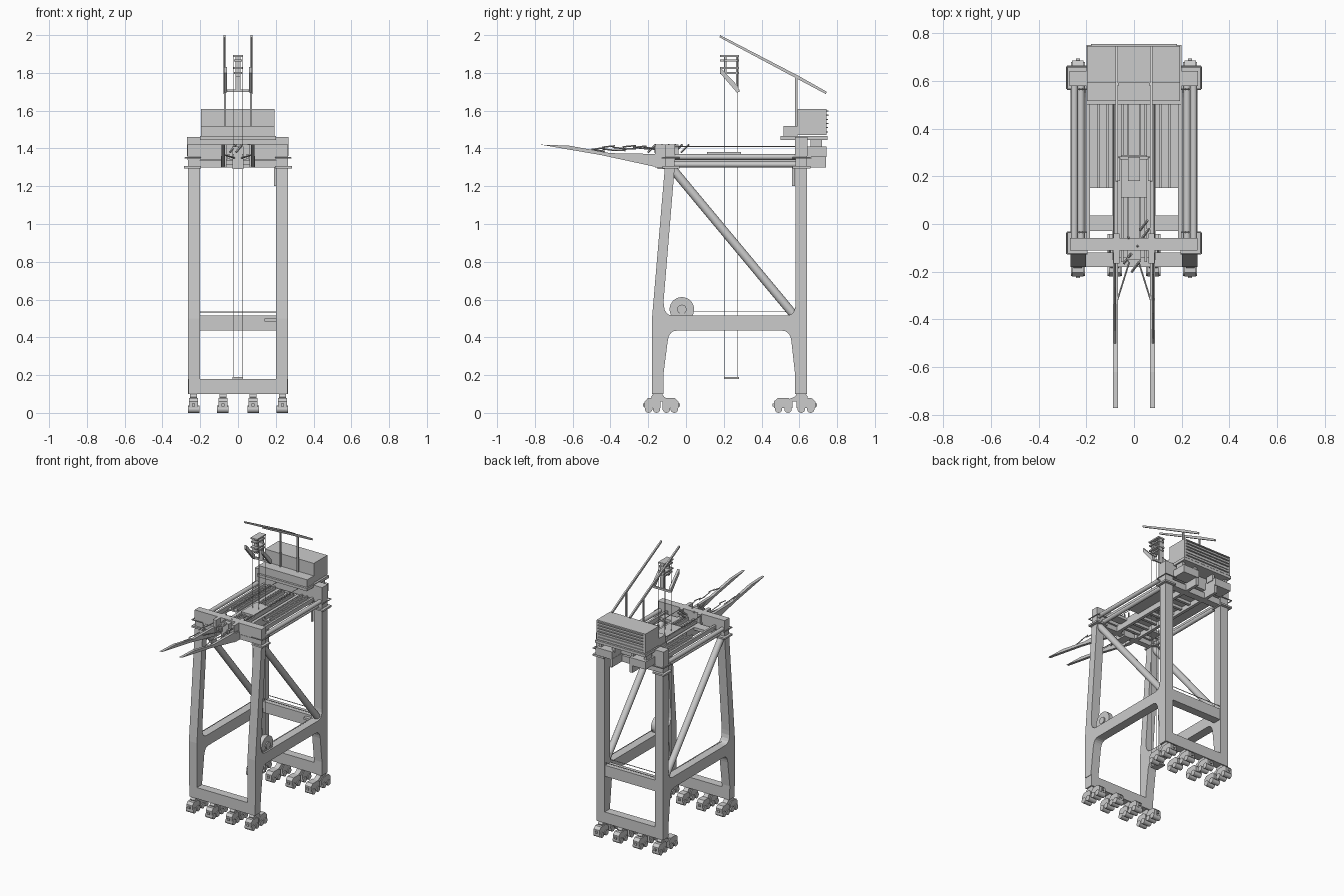
import bpy, bmesh, math, random
from mathutils import Vector

if "Cube" in bpy.data.objects:
    bpy.data.objects.remove(bpy.data.objects["Cube"])

random.seed(4)


def finish(name, bm):
    bmesh.ops.recalc_face_normals(bm, faces=bm.faces)
    me = bpy.data.meshes.new(name)
    bm.to_mesh(me)
    bm.free()
    ob = bpy.data.objects.new(name, me)
    bpy.context.collection.objects.link(ob)
    return ob


def prism(name, pts, x0, x1):
    """Extrude a (y, z) outline from x0 to x1."""
    bm = bmesh.new()
    f = bm.faces.new([bm.verts.new((x0, y, z)) for y, z in pts])
    r = bmesh.ops.extrude_face_region(bm, geom=[f])
    vs = [v for v in r['geom'] if isinstance(v, bmesh.types.BMVert)]
    bmesh.ops.translate(bm, verts=vs, vec=(x1 - x0, 0, 0))
    return finish(name, bm)


def box(name, x0, x1, y0, y1, z0, z1):
    return prism(name, [(y0, z0), (y1, z0), (y1, z1), (y0, z1)], x0, x1)


def tube(name, p, q, r, sides=8):
    p, q = Vector(p), Vector(q)
    d = q - p
    bm = bmesh.new()
    bmesh.ops.create_cone(bm, cap_ends=True, segments=sides, radius1=r, radius2=r, depth=d.length)
    bm.transform(d.to_track_quat('Z', 'Y').to_matrix().to_4x4())
    bmesh.ops.translate(bm, verts=bm.verts, vec=(p + q) / 2)
    ob = finish(name, bm)
    if sides > 6:
        for f in ob.data.polygons:
            f.use_smooth = len(f.vertices) == 4
    return ob


def fillet(a, c, b, n=5):
    """Rounded corner from a to b pulled toward c."""
    out = []
    for i in range(n + 1):
        t = i / n
        out.append(tuple(a[k] * (1 - t) ** 2 + 2 * c[k] * t * (1 - t) + b[k] * t * t for k in (0, 1)))
    return out


# Side frames: both legs and the portal beam in one H outline
frame = [(-.18, .18), (-.18, .5), (-.112, 1.3), (-.112, 1.42), (-.06, 1.42), (-.06, 1.3)]
frame += fillet((-.118, .6), (-.123, .515), (-.07, .515))
frame += fillet((.53, .515), (.58, .515), (.58, .58))
frame += [(.58, 1.46), (.64, 1.46), (.64, .1), (.578, .1), (.578, .2)]
frame += fillet((.558, .38), (.55, .435), (.51, .435))
frame += fillet((-.05, .435), (-.09, .435), (-.097, .38))
frame += [(-.12, .2), (-.12, .18)]

for s, side in ((-1, "left"), (1, "right")):
    prism(f"{side}_side_frame", frame, s * .202, s * .266)
    box(f"{side}_front_foot", s * .205, s * .262, -.18, -.12, .1, .18)
    tube(f"{side}_diagonal_brace", (s * .235, -.07, 1.29), (s * .235, .57, .52), .023, 16)
    # Upper tubes tying front and rear legs
    for i, (x, z) in enumerate(((.25, 1.355), (.222, 1.315))):
        tube(f"{side}_upper_tie_{i}", (s * x, -.09, z), (s * x, .6, z), .015, 12)
    # Portal beam handrail
    tube(f"{side}_beam_rail", (s * .235, -.07, .535), (s * .235, .56, .535), .002, 4)
    # Main girders and their rear ends
    box(f"{side}_main_girder", s * .068, s * .09, -.15, .74, 1.3, 1.36)
    box(f"{side}_girder_tail", s * .07, s * .2, .64, .745, 1.355, 1.41)
    tube(f"{side}_girder_rail", (s * .085, -.1, 1.41), (s * .085, .6, 1.41), .003, 4)
    # Boom arm: upswept tapering blade
    prism(f"{side}_boom_arm", [(-.77, 1.42), (-.62, 1.415), (-.4, 1.375), (-.12, 1.37),
                               (-.12, 1.3), (-.15, 1.3), (-.45, 1.365)], s * .068, s * .088)
    tube(f"{side}_boom_strut", (s * .07, -.32, 1.365), (s * .02, -.16, 1.35), .004, 6)
    box(f"{side}_hinge_lug", s * .06, s * .085, -.165, -.04, 1.3, 1.42)
    for i in range(7):
        y = -.5 + i * .055
        z = 1.39 + random.uniform(0, .02)
        tube(f"{side}_boom_rail_{i}", (s * .08, y, z), (s * .08, y + .07, z + random.uniform(-.012, .012)), .004, 4)
    # Deck panels beside the trolley way
    box(f"{side}_deck", s * .09, s * .197, .15, .58, 1.34, 1.35)
    for i in range(3):
        x = .105 + i * .04
        box(f"{side}_deck_joist_{i}", s * x, s * (x + .01), .15, .58, 1.35, 1.37)
    box(f"{side}_deck_edge", s * .185, s * .2, -.06, .58, 1.34, 1.37)
    box(f"{side}_deck_crosspiece", s * .07, s * .2, -.03, .035, 1.34, 1.36)
    # Mast and inclined upper bar
    box(f"{side}_mast", s * .064, s * .075, .578, .59, 1.4, 1.785)
    prism(f"{side}_upper_bar", [(.18, 2.0), (.178, 1.988), (.74, 1.688), (.745, 1.7), (.6, 1.782)],
          s * .066, s * .077)
    # Floating sheave bracket arms
    prism(f"{side}_sheave_arm", [(.18, 1.83), (.18, 1.80), (.27, 1.695), (.282, 1.70), (.275, 1.73)],
          s * .058, s * .075)

# Walkway rings round the leg heads, with edge lip
for end, y0, y1, z in (("front", -.125, -.035, 1.3), ("rear", .565, .66, 1.3)):
    for s in (-1, 1):
        box(f"{end}_head_walkway", s * .195, s * .285, y0, y1, z - .006, z + .006)
        for y in (y0, y1):
            tube(f"{end}_head_rail", (s * .195, y, z + .05), (s * .28, y, z + .05), .004, 6)
        tube(f"{end}_head_side_rail", (s * .28, y0, z + .05), (s * .28, y1, z + .05), .004, 6)

# Cross beams
box("front_sill_beam", -.21, .21, -.18, -.12, .1, .18)
box("rear_sill_beam", -.21, .21, .58, .64, .1, .18)
box("front_top_beam", -.268, .266, -.112, -.058, 1.34, 1.42)
box("front_lower_beam", -.205, .205, -.105, -.065, 1.3, 1.335)
box("rear_top_beam", -.27, .268, .578, .642, 1.36, 1.46)
box("rear_lower_beam", -.205, .205, .585, .635, 1.3, 1.345)
box("rear_portal_beam", -.21, .21, .575, .635, .435, .515)
for y in (.575, .635):
    tube("portal_rail", (-.2, y, .535), (.2, y, .535), .003, 4)
box("portal_step", .14, .2, .55, .575, .485, .5)

# Central trolley way
box("trolley_deck", -.07, .07, -.14, .58, 1.335, 1.345)
for i, x in enumerate((-.05, -.025, .025, .05)):
    box(f"trolley_rail_{i}", x - .005, x + .005, -.16, .56, 1.345, 1.37)
box("trolley_frame", -.055, .055, .11, .29, 1.36, 1.38)
box("trolley_machinery", -.03, .03, -.15, -.06, 1.29, 1.41)
for i in range(8):
    y = -.12 + i * .085
    box(f"girder_tie_{i}", -.085, .085, y, y + .02, 1.315, 1.335)
for i in range(6):
    x = random.uniform(-.06, .04)
    y = -.2 + i * .035
    tube(f"hinge_rod_{i}", (x, y, 1.38), (x + .03, y + .04, 1.42), .006, 6)
box("hanging_ladder", .19, .2, .562, .576, 1.2, 1.3)

# Machinery house with lower front section
box("machinery_house", -.197, .192, .59, .745, 1.47, 1.61)
box("house_front_step", -.197, .192, .515, .59, 1.465, 1.52)
box("house_floor", -.2, .2, .5, .75, 1.445, 1.465)
for i in range(6):
    z = 1.485 + i * .022
    d = random.uniform(.004, .01)
    box(f"house_back_slat_{i}", -.18, .18, .74, .745 + d, z, z + .006)
for x in (-.18, -.075, .075, .18):
    box("house_support", x - .01, x + .01, .66, .72, 1.4, 1.45)

# Floating sheave head, hoist ropes and spreader
box("sheave_crossbar", -.07, .07, .27, .282, 1.698, 1.712)
for z, w in ((1.80, .02), (1.825, .025), (1.865, .022), (1.89, .026)):
    box("sheave_plate", -w, w, .18, .28, z - .005, z + .005)
box("sheave_head", -.013, .013, .2, .215, 1.78, 1.89)
box("sheave_head_back", -.013, .013, .265, .277, 1.71, 1.89)
for x in (-.024, .024):
    for y in (.203, .275):
        tube("hoist_rope", (x, y, .185), (x, y, 1.89), .0013, 4)
box("spreader", -.03, .027, .2, .28, .18, .19)

# Cable reel on the right portal beam
tube("cable_reel", (.217, -.022, .548), (.25, -.022, .548), .065, 32)
tube("reel_hub", (.21, -.022, .548), (.258, -.022, .548), .025, 16)
box("reel_stand", .212, .255, -.07, .03, .51, .525)


# Bogies: four per rail, each with two trucks of two wheels
def bogie(x, yc, y, spread, half):
    prism("equalizer", [(y - spread, .06), (y + spread, .06), (yc + .035, .085), (yc + .02, .105),
                        (yc - .02, .105), (yc - .035, .085)], x - .018, x + .018)
    for d in (-spread, spread):
        c = y + d
        prism("truck", [(c - half, .025), (c + half, .025), (c + half, .06), (c + half * .6, .078),
                        (c - half * .6, .078), (c - half, .06)], x - .024, x + .024)
        for e in (-.5, .5):
            w = c + e * half
            tube("wheel", (x - .03, w, .02), (x + .03, w, .02), .02, 14)
        box("buffer", x - .008, x + .008, c + math.copysign(half, d) - .008,
            c + math.copysign(half, d) + .008, .035, .05)


for x in (-.235, -.08, .08, .235):
    bogie(x, -.15, -.13, .047, .042)
    bogie(x, .61, .575, .06, .05)
